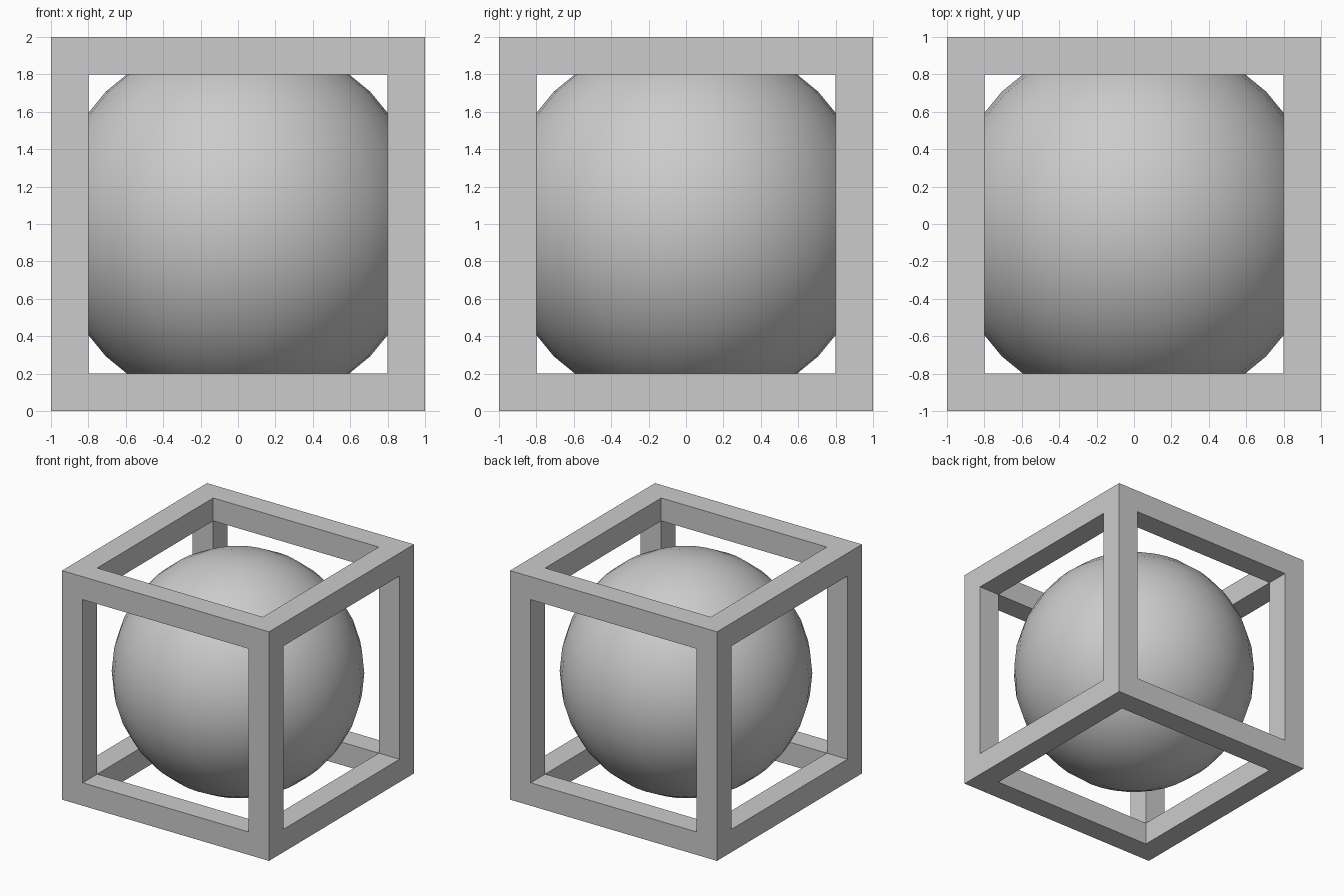
import bpy
import bmesh
from mathutils import Vector

if "Cube" in bpy.data.objects:
    bpy.data.objects.remove(bpy.data.objects["Cube"], do_unlink=True)

HALF = 1.0    # half the outer size of the frame
BAR = 0.2     # bar thickness
INNER = HALF - BAR

# Single plain grey
grey = bpy.data.materials.new("light_grey")
grey.use_nodes = True
colour = (0.6, 0.6, 0.6, 1.0)
grey.diffuse_color = colour
grey.node_tree.nodes["Principled BSDF"].inputs["Base Color"].default_value = colour


def make_object(name, bm):
    mesh = bpy.data.meshes.new(name)
    bm.to_mesh(mesh)
    bm.free()
    mesh.materials.append(grey)
    obj = bpy.data.objects.new(name, mesh)
    bpy.context.collection.objects.link(obj)
    obj.location.z = HALF
    return obj


# Open cube frame: each cube face is a square ring, joined to its
# neighbours by the inner walls of the twelve bars
bm = bmesh.new()
corners = [(-1, -1), (1, -1), (1, 1), (-1, 1)]


def ring(axis, depth, size):
    points = []
    for a, b in corners:
        p = Vector()
        p[axis] = depth
        p[(axis + 1) % 3] = a * size
        p[(axis + 2) % 3] = b * size
        points.append(bm.verts.new(p))
    return points


for axis in range(3):
    for side in (-1, 1):
        outer = ring(axis, side * HALF, HALF)
        hole = ring(axis, side * HALF, INNER)
        inside = ring(axis, side * INNER, INNER)
        for i in range(4):
            j = (i + 1) % 4
            bm.faces.new((outer[i], outer[j], hole[j], hole[i]))
            bm.faces.new((hole[i], hole[j], inside[j], inside[i]))
bmesh.ops.remove_doubles(bm, verts=bm.verts, dist=0.0001)
bmesh.ops.recalc_face_normals(bm, faces=bm.faces)
make_object("cube_frame", bm)

# Smooth ball touching the six open sides
bm = bmesh.new()
bmesh.ops.create_uvsphere(bm, u_segments=32, v_segments=16, radius=HALF)
for face in bm.faces:
    face.smooth = True
make_object("inner_ball", bm)
